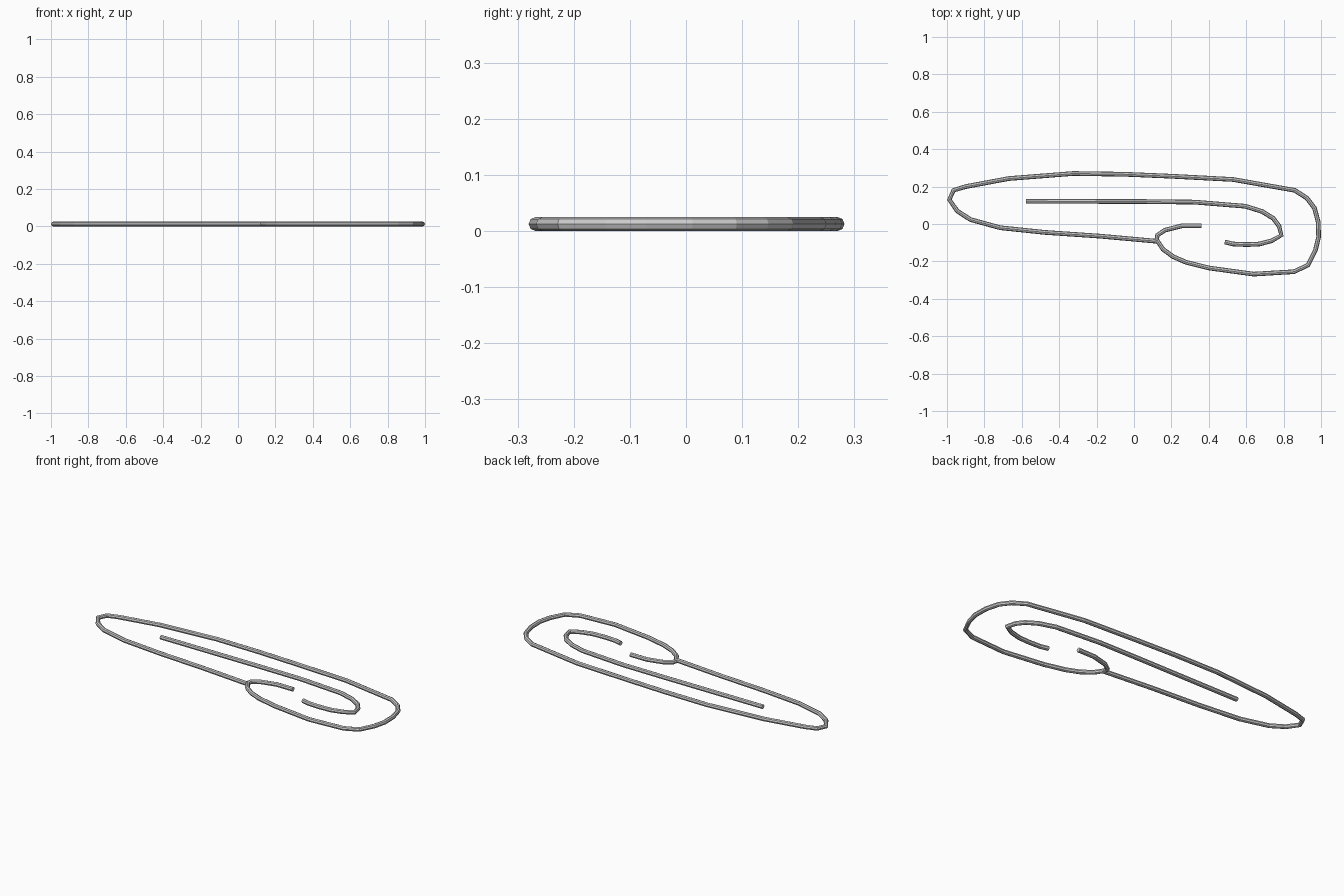
import bpy

R = 0.0125  # wire radius


def wire(name, pts):
    """Round wire lying flat on the ground along a polyline."""
    cu = bpy.data.curves.new(name, 'CURVE')
    cu.dimensions = '3D'
    cu.twist_mode = 'Z_UP'
    cu.bevel_depth = R
    cu.bevel_resolution = 2
    cu.use_fill_caps = True
    sp = cu.splines.new('POLY')
    sp.points.add(len(pts) - 1)
    for p, (x, y) in zip(sp.points, pts):
        p.co = (x, y, R, 1)
    sp.use_smooth = False
    ob = bpy.data.objects.new(name, cu)
    bpy.context.collection.objects.link(ob)
    bpy.ops.object.select_all(action='DESELECT')
    ob.select_set(True)
    bpy.context.view_layer.objects.active = ob
    bpy.ops.object.convert(target='MESH')


# Outer loop: starts at the small hook, runs round, ends against the hook
wire("outer_wire", [
    (0.36, -0.01), (0.255, -0.01), (0.165, -0.033), (0.125, -0.06),
    (0.122, -0.085), (0.155, -0.135), (0.21, -0.175), (0.28, -0.205),
    (0.40, -0.235), (0.64, -0.268), (0.855, -0.255), (0.93, -0.22),
    (0.97, -0.14), (0.987, -0.07), (0.985, 0.01), (0.965, 0.085),
    (0.925, 0.138), (0.86, 0.18), (0.53, 0.238), (0.21, 0.255),
    (-0.05, 0.266), (-0.325, 0.27), (-0.67, 0.243), (-0.90, 0.20),
    (-0.965, 0.18), (-0.987, 0.13), (-0.945, 0.07), (-0.875, 0.024),
    (-0.715, -0.02), (-0.475, -0.045), (-0.18, -0.065), (0.12, -0.092)])

# Inner tongue with its hooked end
wire("inner_wire", [
    (-0.578, 0.122), (0.05, 0.12), (0.325, 0.117), (0.595, 0.095),
    (0.685, 0.067), (0.745, 0.03), (0.775, -0.01), (0.788, -0.06),
    (0.735, -0.09), (0.67, -0.107), (0.605, -0.11), (0.53, -0.107),
    (0.485, -0.096)])
